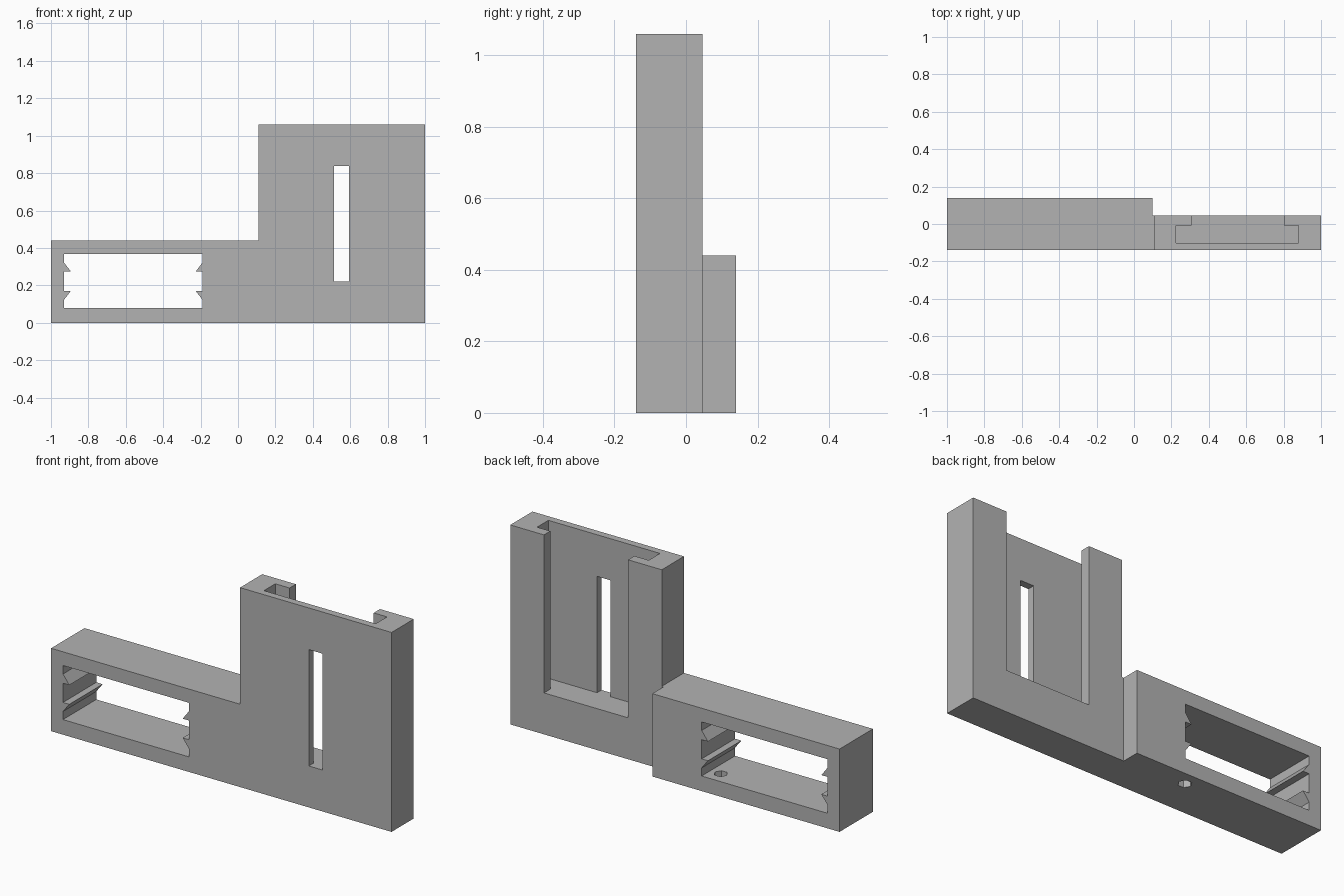
import bpy, bmesh, math
from mathutils import Vector

cube = bpy.data.objects.get("Cube")
if cube:
    bpy.data.objects.remove(cube, do_unlink=True)

grey = bpy.data.materials.new("plain grey")
grey.use_nodes = True
grey.diffuse_color = (0.45, 0.45, 0.45, 1)
grey.node_tree.nodes["Principled BSDF"].inputs["Base Color"].default_value = grey.diffuse_color


def prism(name, points, depth):
    """Solid made by pushing a closed outline along the depth vector."""
    bm = bmesh.new()
    face = bm.faces.new([bm.verts.new(p) for p in points])
    new = bmesh.ops.extrude_face_region(bm, geom=[face])["geom"]
    bmesh.ops.translate(bm, vec=Vector(depth),
                        verts=[v for v in new if isinstance(v, bmesh.types.BMVert)])
    bmesh.ops.recalc_face_normals(bm, faces=bm.faces)
    mesh = bpy.data.meshes.new(name)
    bm.to_mesh(mesh)
    bm.free()
    mesh.materials.append(grey)
    obj = bpy.data.objects.new(name, mesh)
    bpy.context.collection.objects.link(obj)
    return obj


def front_prism(name, outline, y0, y1):
    return prism(name, [(x, y0, z) for x, z in outline], (0, y1 - y0, 0))


def top_prism(name, outline, z0, z1):
    return prism(name, [(x, y, z0) for x, y in outline], (0, 0, z1 - z0))


def rect(a0, a1, b0, b1):
    return [(a0, b0), (a1, b0), (a1, b1), (a0, b1)]


FRONT, BACK, TOWER_BACK = -0.14, 0.14, 0.046
LOW, HIGH = 0.44, 1.059

# L-shaped bracket body at full depth
body = front_prism("bracket_body",
                   [(-1, 0), (1, 0), (1, HIGH), (0.11, HIGH), (0.11, LOW), (-1, LOW)],
                   FRONT, BACK)

# Toothed window outline: one side, then its mirror image
CENTRE = -0.56
side = [(-0.93, 0.08), (-0.93, 0.123), (-0.893, 0.171), (-0.93, 0.171),
        (-0.93, 0.273), (-0.893, 0.273), (-0.93, 0.322), (-0.93, 0.367)]
window = side + [(2 * CENTRE - x, z) for x, z in reversed(side)]

# T-shaped slide channel, open at the top and the back
channel = [(0.224, -0.102), (0.88, -0.102), (0.88, -0.007), (0.802, -0.007),
           (0.802, 0.2), (0.308, 0.2), (0.308, -0.007), (0.224, -0.007)]

# Screw hole through the lower bar
hole = [(-0.25 + 0.034 * math.cos(i * math.tau / 6),
         0.065 + 0.034 * math.sin(i * math.tau / 6)) for i in range(6)]

cutters = [
    top_prism("rear_step_cutter", rect(0.1, 1.2, TOWER_BACK, 0.3), -0.1, 1.3),
    front_prism("window_cutter", window, -0.3, 0.3),
    top_prism("channel_cutter", channel, 0.22, 1.3),
    front_prism("slit_cutter", rect(0.514, 0.594, 0.22, 0.838), -0.3, -0.05),
    top_prism("screw_hole_cutter", hole, -0.1, 0.15),
]
for cutter in cutters:
    cutter.hide_render = True
    cutter.hide_set(True)
    mod = body.modifiers.new(cutter.name, "BOOLEAN")
    mod.operation = "DIFFERENCE"
    mod.solver = "EXACT"
    mod.object = cutter

# Bake the cuts and drop the cutters
bpy.context.view_layer.objects.active = body
body.select_set(True)
for mod in list(body.modifiers):
    bpy.ops.object.modifier_apply(modifier=mod.name)
for cutter in cutters:
    bpy.data.objects.remove(cutter, do_unlink=True)
